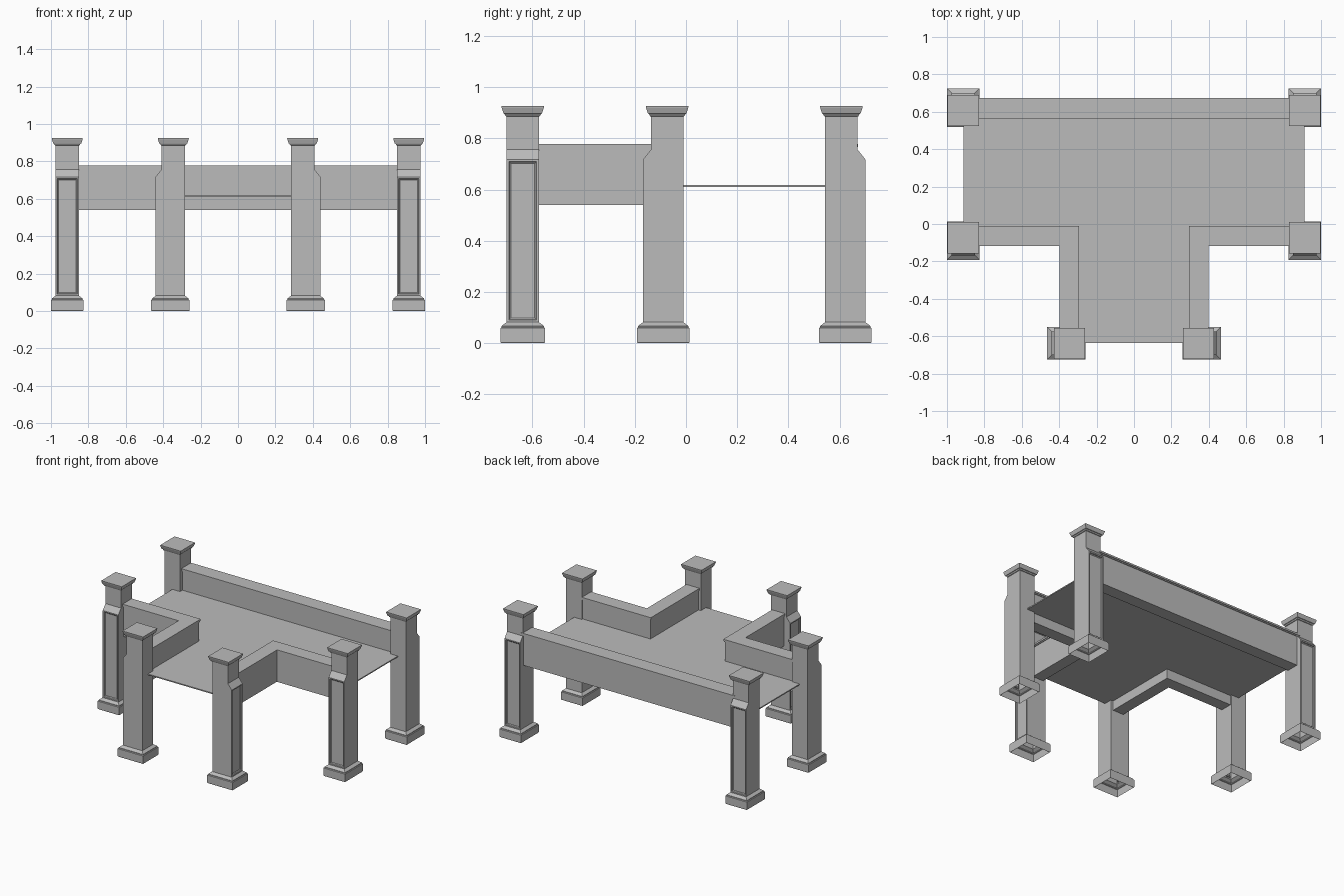
import bpy, bmesh, math

if "Cube" in bpy.data.objects:
    bpy.data.objects.remove(bpy.data.objects["Cube"], do_unlink=True)

grey = bpy.data.materials.new("plain grey")
grey.use_nodes = True
grey.diffuse_color = (0.5, 0.5, 0.5, 1)
bsdf = next(n for n in grey.node_tree.nodes if n.type == 'BSDF_PRINCIPLED')
bsdf.inputs["Base Color"].default_value = (0.5, 0.5, 0.5, 1)


def add_object(name, bm):
    mesh = bpy.data.meshes.new(name)
    bm.to_mesh(mesh)
    bm.free()
    mesh.materials.append(grey)
    obj = bpy.data.objects.new(name, mesh)
    bpy.context.collection.objects.link(obj)
    return obj


def prism(name, points, z0, z1):
    """Upright prism over a flat outline."""
    bm = bmesh.new()
    base = bm.faces.new([bm.verts.new((x, y, z0)) for x, y in points])
    top = bmesh.ops.extrude_face_region(bm, geom=[base], use_keep_orig=True)
    for v in top["geom"]:
        if isinstance(v, bmesh.types.BMVert):
            v.co.z = z1
    bmesh.ops.recalc_face_normals(bm, faces=bm.faces)
    return add_object(name, bm)


# Pillar sections: height, half size, extra reach on the panelled side
SHAFT, BULGE = 0.063, 0.031
PLINTH = 0.0875
SECTIONS = [
    (0.0, PLINTH - 0.003, BULGE), (0.005, PLINTH, BULGE),
    (0.059, PLINTH, BULGE), (0.062, PLINTH - 0.005, BULGE),
    (0.067, PLINTH - 0.005, BULGE), (0.082, SHAFT, BULGE),
    (0.718, SHAFT, BULGE), (0.757, SHAFT, 0),
    (0.885, SHAFT, 0), (0.887, 0.067, 0), (0.895, 0.071, 0),
    (0.897, 0.075, 0), (0.918, 0.082, 0), (0.926, 0.083, 0),
]


def pillar(name, x, y, angle):
    """Square pillar, open underneath, with a recessed panel on one side."""
    bm = bmesh.new()
    rings = []
    for z, h, extra in SECTIONS:
        corners = [(h + extra, -h), (h + extra, h), (-h, h), (-h, -h)]
        rings.append([bm.verts.new((u, v, z)) for u, v in corners])
    panel = None
    for lower, upper in zip(rings, rings[1:]):
        for i in range(4):
            j = (i + 1) % 4
            face = bm.faces.new((lower[i], lower[j], upper[j], upper[i]))
            if i == 0 and upper[0].co.z - lower[0].co.z > 0.5:
                panel = face
    bm.faces.new(rings[-1])
    bm.normal_update()
    # Flat margin, then a bevelled recess
    bmesh.ops.inset_individual(bm, faces=[panel], thickness=0.012)
    bmesh.ops.inset_individual(bm, faces=[panel], thickness=0.003, depth=-0.006)
    bmesh.ops.inset_individual(bm, faces=[panel], thickness=0.008, depth=-0.004)
    obj = add_object(name, bm)
    obj.location = (x, y, 0)
    obj.rotation_euler.z = math.radians(angle)


MID_Y, BACK_Y, FRONT_Y = -0.0735, 0.607, -0.638
CORNER_X, FRONT_X = 0.913, 0.346


def corner_wall(side, w):
    """Outline of the L-shaped parapet, w being half its thickness."""
    y = -0.065
    pts = [(0.87, y + w), (FRONT_X - w, y + w), (FRONT_X - w, -0.59),
           (FRONT_X + w, -0.59), (FRONT_X + w, y - w), (0.87, y - w)]
    return [(side * a, b) for a, b in pts]


def back_wall(w):
    y = 0.617
    return [(-0.87, y - w), (0.87, y - w), (0.87, y + w), (-0.87, y + w)]


# Pillars and front parapets, mirrored left and right
for side, word in ((1, "left"), (-1, "right")):
    pillar("back_pillar_" + word, side * CORNER_X, BACK_Y, 90)
    pillar("middle_pillar_" + word, side * CORNER_X, MID_Y, -90)
    pillar("front_pillar_" + word, side * FRONT_X, FRONT_Y, 0 if side > 0 else 180)
    prism("parapet_" + word, corner_wall(side, 0.044), 0.54, 0.76)
    prism("parapet_trim_" + word, corner_wall(side, 0.049), 0.758, 0.766)
    prism("parapet_coping_" + word, corner_wall(side, 0.053), 0.766, 0.779)

# Back parapet
prism("back_parapet", back_wall(0.046), 0.54, 0.76)
prism("back_parapet_trim", back_wall(0.051), 0.758, 0.766)
prism("back_parapet_coping", back_wall(0.056), 0.766, 0.779)

# T-shaped floor slab
half = [(FRONT_X, FRONT_Y + 0.003), (FRONT_X, -0.065), (0.911, -0.065), (0.911, 0.617)]
prism("floor", half + [(-x, y) for x, y in reversed(half)], 0.61, 0.618)
